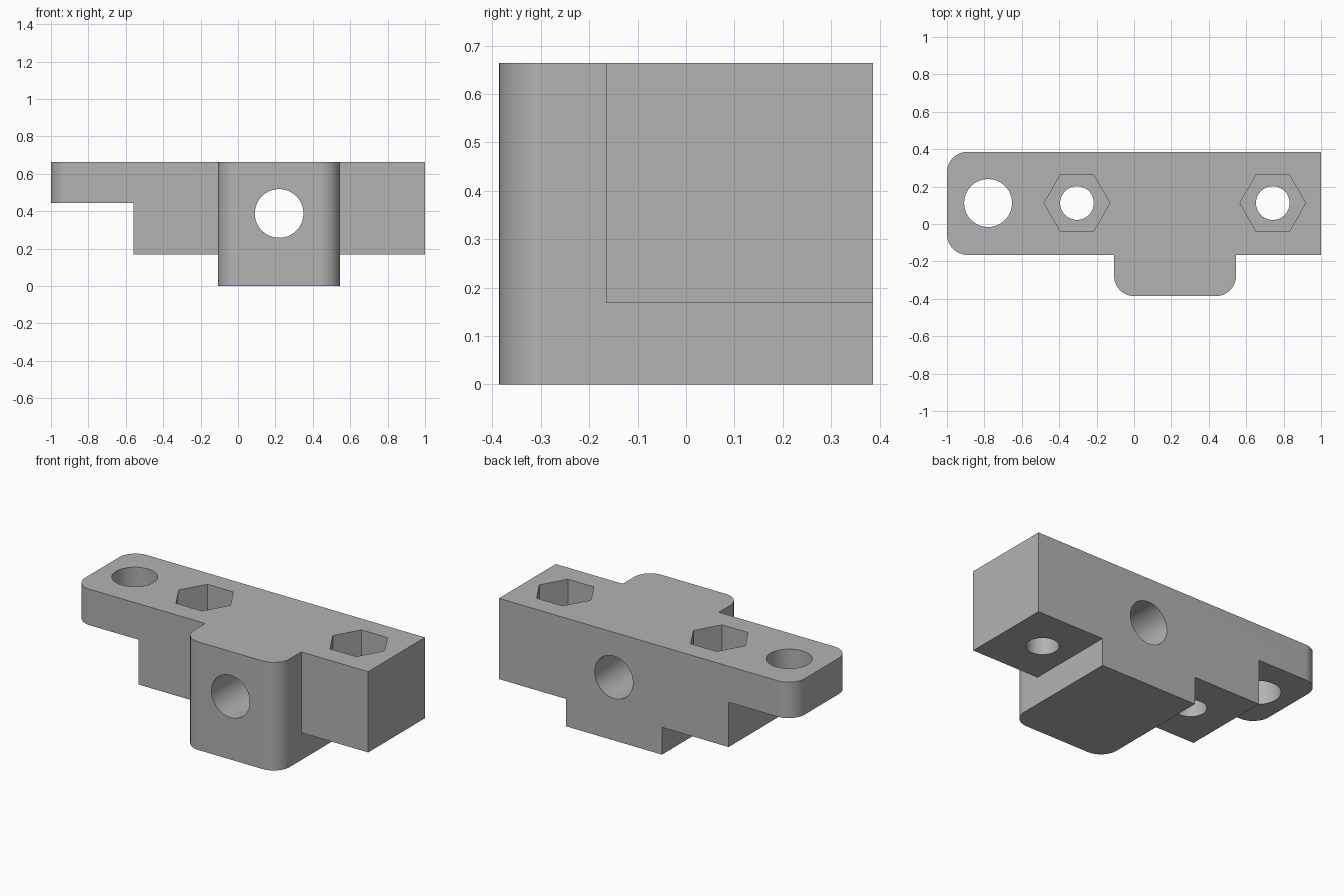
import bpy
import bmesh
from math import cos, sin, pi, radians
from mathutils import Matrix, Vector

TOP = 0.664          # height of the flat top
BAR_BOTTOM = 0.168   # underside of the long bar
TAB_BOTTOM = 0.443   # underside of the thin end tab
BACK, BAR_FRONT, BOSS_FRONT = 0.386, -0.165, -0.386
BOSS_LEFT, BOSS_RIGHT = -0.107, 0.546
ROUND = 0.11
HOLE_Y = 0.112

if "Cube" in bpy.data.objects:
    bpy.data.objects.remove(bpy.data.objects["Cube"], do_unlink=True)

grey = bpy.data.materials.new("plain grey")
grey.use_nodes = True
colour = (0.45, 0.45, 0.45, 1)
grey.diffuse_color = colour
grey.node_tree.nodes["Principled BSDF"].inputs["Base Color"].default_value = colour


def prism(name, points, z0, z1):
    """Extrude a counter-clockwise plan outline from z0 to z1."""
    bm = bmesh.new()
    base = bm.faces.new([bm.verts.new((x, y, z0)) for x, y in points])
    result = bmesh.ops.extrude_face_region(bm, geom=[base])
    verts = [v for v in result["geom"] if isinstance(v, bmesh.types.BMVert)]
    bmesh.ops.translate(bm, verts=verts, vec=(0, 0, z1 - z0))
    bmesh.ops.recalc_face_normals(bm, faces=bm.faces)
    mesh = bpy.data.meshes.new(name)
    bm.to_mesh(mesh)
    bm.free()
    mesh.materials.append(grey)
    obj = bpy.data.objects.new(name, mesh)
    bpy.context.collection.objects.link(obj)
    return obj


def arc(cx, cy, start, steps=16):
    """Quarter-circle corner around a centre, starting at an angle."""
    return [(cx + ROUND * cos(start + pi / 2 * i / steps),
             cy + ROUND * sin(start + pi / 2 * i / steps)) for i in range(steps + 1)]


def polygon(cx, cy, radius, sides):
    return [(cx + radius * cos(2 * pi * i / sides),
             cy + radius * sin(2 * pi * i / sides)) for i in range(sides)]


def box(x0, x1):
    return [(x0, -1), (x1, -1), (x1, 1), (x0, 1)]


def cut(cutter):
    """Subtract a cutter from the body and discard it."""
    cutter.hide_render = True
    mod = body.modifiers.new("cut", "BOOLEAN")
    mod.operation = "DIFFERENCE"
    mod.solver = "EXACT"
    mod.object = cutter
    bpy.ops.object.modifier_apply(modifier=mod.name)
    bpy.data.objects.remove(cutter, do_unlink=True)


# Mounting block: bar with a rounded tab end and a rounded front boss
outline = (
    arc(-1 + ROUND, BACK - ROUND, pi / 2)
    + arc(-1 + ROUND, BAR_FRONT + ROUND, pi)
    + [(BOSS_LEFT, BAR_FRONT)]
    + arc(BOSS_LEFT + ROUND, BOSS_FRONT + ROUND, pi)
    + arc(BOSS_RIGHT - ROUND, BOSS_FRONT + ROUND, 1.5 * pi)
    + [(BOSS_RIGHT, BAR_FRONT), (1, BAR_FRONT), (1, BACK)]
)
body = prism("mounting_block", outline, 0, TOP)
bpy.context.view_layer.objects.active = body
body.select_set(True)

# Steps under the bar and the tab
cut(prism("left_step", box(-2, BOSS_LEFT), -1, BAR_BOTTOM))
cut(prism("right_step", box(BOSS_RIGHT, 2), -1, BAR_BOTTOM))
cut(prism("tab_step", box(-2, -0.56), -1, TAB_BOTTOM))

# Tab hole, then screw holes with hexagonal nut pockets
cut(prism("tab_hole", polygon(-0.78, HOLE_Y, 0.128, 64), -1, 1))
for x in (-0.305, 0.742):
    cut(prism("screw_hole", polygon(x, HOLE_Y, 0.09, 48), -1, 1))
    cut(prism("nut_pocket", polygon(x, HOLE_Y, 0.176, 6), TOP - 0.28, 1))

# Cross hole running from front to back through the boss
cross = prism("cross_hole", polygon(0, 0, 0.13, 64), -1, 1)
cross.data.transform(Matrix.Translation(Vector((0.22, 0, 0.388)))
                     @ Matrix.Rotation(radians(90), 4, "X"))
cut(cross)

bpy.ops.object.shade_smooth_by_angle(angle=radians(30))
